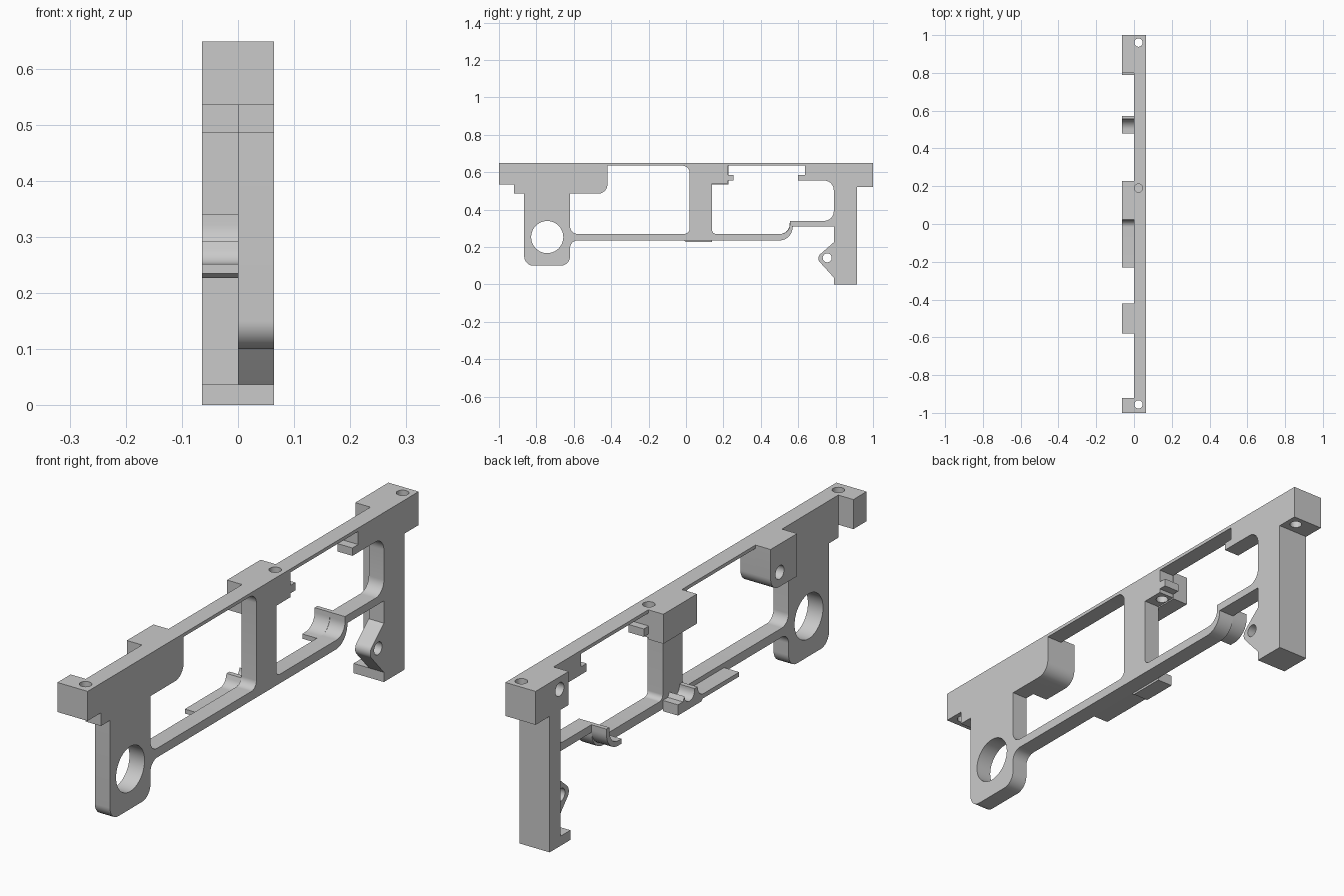
import bpy, bmesh
from math import pi, cos, sin
from mathutils import Vector

cube = bpy.data.objects.get("Cube")
if cube:
    bpy.data.objects.remove(cube)

HALF = 0.064   # half of the total thickness
TOP = 0.648    # height of the top edge

grey = bpy.data.materials.new("plain grey")
grey.use_nodes = True
grey.diffuse_color = (0.59, 0.59, 0.59, 1)
grey.node_tree.nodes["Principled BSDF"].inputs["Base Color"].default_value = grey.diffuse_color


def rounded(points, steps=8):
    """Turn (y, z[, radius]) corners into an outline with rounded corners."""
    result = []
    for i, corner in enumerate(points):
        p = Vector(corner[:2])
        if len(corner) == 2:
            result.append(p)
            continue
        r = corner[2]
        a = (Vector(points[i - 1][:2]) - p).normalized()
        b = (Vector(points[(i + 1) % len(points)][:2]) - p).normalized()
        half = a.angle(b) / 2
        centre = p + (a + b).normalized() * (r / sin(half))
        reach = r * cos(half) / sin(half)
        start, end = p + a * reach, p + b * reach
        for k in range(steps + 1):
            # points on the chord, pushed out to the arc
            direction = (start.lerp(end, k / steps) - centre).normalized()
            result.append(centre + direction * r)
    return result


def circle(y, z, r, n=40):
    return [Vector((y + r * cos(2 * pi * k / n), z + r * sin(2 * pi * k / n))) for k in range(n)]


def prism(name, outline, x0, x1):
    """Extrude a side outline from x0 to x1."""
    bm = bmesh.new()
    face = bm.faces.new([bm.verts.new((x0, p[0], p[1])) for p in outline])
    moved = bmesh.ops.extrude_face_region(bm, geom=[face], use_keep_orig=True)["geom"]
    bmesh.ops.translate(bm, vec=(x1 - x0, 0, 0),
                        verts=[v for v in moved if isinstance(v, bmesh.types.BMVert)])
    bmesh.ops.recalc_face_normals(bm, faces=bm.faces)
    mesh = bpy.data.meshes.new(name)
    bm.to_mesh(mesh)
    bm.free()
    mesh.materials.append(grey)
    obj = bpy.data.objects.new(name, mesh)
    bpy.context.collection.objects.link(obj)
    return obj


def block(name, y0, y1, z0, z1):
    return prism(name, [(y0, z0), (y1, z0), (y1, z1), (y0, z1)], -HALF, 0)


def upright_cutter(y):
    bpy.ops.mesh.primitive_cylinder_add(vertices=24, radius=0.022, depth=0.4,
                                        location=(0.024, y, 0.6))
    return bpy.context.object


def cut(obj, cutters):
    """Subtract the cutters, bake the result and remove them."""
    for cutter in cutters:
        mod = obj.modifiers.new("cut", "BOOLEAN")
        mod.operation = "DIFFERENCE"
        mod.solver = "EXACT"
        mod.object = cutter
    bpy.context.view_layer.update()
    baked = bpy.data.meshes.new_from_object(
        obj.evaluated_get(bpy.context.evaluated_depsgraph_get()))
    obj.modifiers.clear()
    obj.data = baked
    baked.materials.clear()
    baked.materials.append(grey)
    for cutter in cutters:
        bpy.data.objects.remove(cutter)


# Main side plate
plate = prism("side_plate", rounded([
    (-1, TOP), (-1, .535), (-.92, .535), (-.92, .485), (-.865, .485),
    (-.865, .1, .05), (-.62, .1, .05), (-.62, .235, .04),
    (.565, .235, .07), (.57, .31), (.79, .31), (.79, .225),
    (.695, .142, .03), (.79, .037), (.79, 0), (.915, 0),
    (.915, .52), (1, .52), (1, TOP)]), 0, HALF)

# Openings in the plate
front_window = rounded([
    (-.42, .635), (.02, .635, .04), (.02, .27, .03), (-.62, .27, .04),
    (-.62, .485), (-.42, .485, .05)])
back_window = rounded([
    (.225, .635), (.635, .635), (.635, .585), (.6, .585), (.6, .555),
    (.79, .555, .05), (.79, .34, .05), (.555, .34), (.555, .27, .05),
    (.14, .27, .02), (.14, .54), (.225, .54), (.225, .555),
    (.255, .555), (.255, .585), (.225, .585)])
openings = [front_window, back_window, circle(-.742, .253, .086), circle(.755, .142, .024)]
cut(plate, [prism("opening", o, -.1, .2) for o in openings]
    + [upright_cutter(y) for y in (-.955, .19, .96)])

# Blocks on the inner side
front_block = block("front_end_block", -1, -.92, .535, TOP)
middle_block = block("middle_block", .025, .228, .535, TOP)
rounded_block = prism("rounded_block", rounded([
    (-.58, TOP), (-.58, .485), (-.42, .485, .05), (-.42, TOP)]), -HALF, 0)
cut(rounded_block, [prism("hole", circle(-.475, .54, .026, 24), -.1, -.01)])
back_block = block("back_end_block", .8, 1, .52, TOP)
cut(back_block, [prism("hole", circle(.855, .6, .026, 24), -.1, -.01)])

# Rear post wall and foot
post = prism("post_wall_and_foot", [
    (.79, 0), (.915, 0), (.915, .52), (.85, .52), (.85, .037), (.79, .037)], -HALF, 0)

# Curved lip beside the raised rail
lip = prism("curved_lip", rounded([
    (.48, .268), (.553, .27, .055), (.555, .34), (.572, .34),
    (.572, .25, .07), (.48, .25)]), -HALF, 0)

# Tray with a rising end and a round groove
groove = [(.07 - .03 * cos(pi * k / 10), .285 - .03 * sin(pi * k / 10)) for k in range(11)]
tray = prism("tray", rounded(
    [(-.23, .235), (-.23, .252), (.01, .252, .035), (.022, .292), (.04, .292)]
    + groove + [(.11, .268), (.14, .268), (.14, .227), (.0, .227), (-.01, .235)]), -HALF, 0)

# Smooth curved walls, keep corners sharp
for obj in (plate, front_block, middle_block, rounded_block, back_block, post, lip, tray):
    obj.data.shade_smooth()
    obj.data.set_sharp_from_angle(angle=pi / 6)
